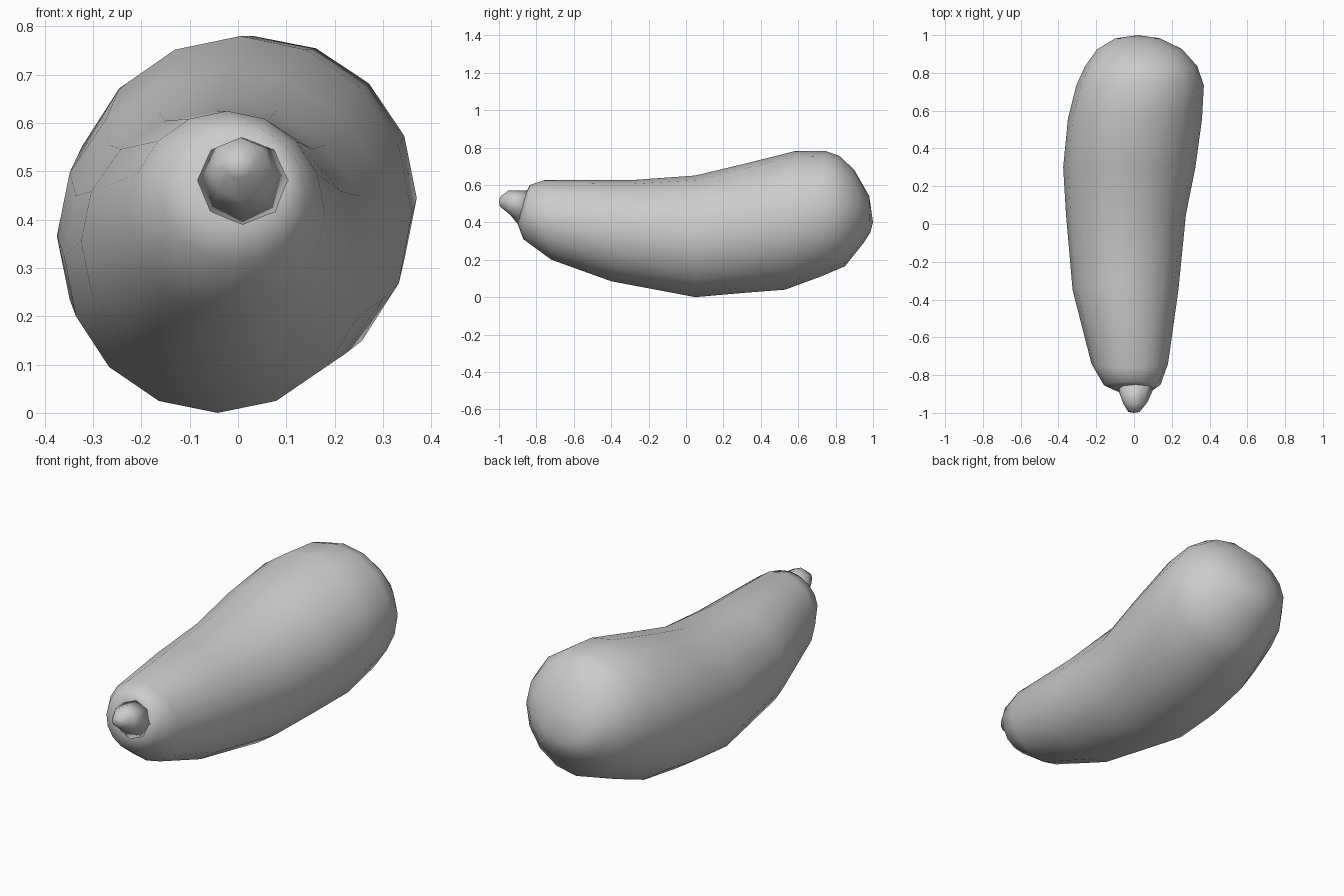
import bpy, bmesh, math
from mathutils import Vector

cube = bpy.data.objects.get("Cube")
if cube:
    bpy.data.objects.remove(cube)

grey = bpy.data.materials.new("plain grey")
grey.use_nodes = True
tone = (0.6, 0.6, 0.6, 1)
grey.diffuse_color = tone
grey.node_tree.nodes["Principled BSDF"].inputs["Base Color"].default_value = tone


def loft(name, rings, sides, tip_start, tip_end):
    """Skin elliptical rings: (top y, top z, bottom y, bottom z, x min, x max)."""
    bm = bmesh.new()
    loops = []
    for ty, tz, by, bz, x0, x1 in rings:
        top, bottom = Vector((0, ty, tz)), Vector((0, by, bz))
        mid = (top + bottom) / 2 + Vector(((x0 + x1) / 2, 0, 0))
        up, side = (top - bottom) / 2, Vector(((x1 - x0) / 2, 0, 0))
        angles = [math.tau * i / sides for i in range(sides)]
        loops.append([bm.verts.new(mid + up * math.cos(a) + side * math.sin(a))
                      for a in angles])
    for a, b in zip(loops, loops[1:]):
        for i in range(sides):
            j = (i + 1) % sides
            bm.faces.new((a[i], a[j], b[j], b[i]))
    # Close both ends with a fan
    for loop, tip in ((loops[0], tip_start), (loops[-1], tip_end)):
        point = bm.verts.new(tip)
        for i in range(sides):
            bm.faces.new((loop[i], loop[(i + 1) % sides], point))
    bmesh.ops.recalc_face_normals(bm, faces=bm.faces)
    mesh = bpy.data.meshes.new(name)
    bm.to_mesh(mesh)
    bm.free()
    mesh.shade_smooth()
    mesh.materials.append(grey)
    obj = bpy.data.objects.new(name, mesh)
    bpy.context.collection.objects.link(obj)
    return obj


# Bent fruit body, from the narrow neck to the bulb
loft("fruit_body", [
    (-0.85, 0.57, -0.90, 0.39, -0.10, 0.10),
    (-0.835, 0.60, -0.87, 0.31, -0.16, 0.14),
    (-0.76, 0.625, -0.72, 0.20, -0.225, 0.18),
    (-0.30, 0.625, -0.40, 0.085, -0.325, 0.235),
    (0.05, 0.65, 0.05, 0.0, -0.36, 0.275),
    (0.30, 0.71, 0.30, 0.022, -0.375, 0.325),
    (0.58, 0.78, 0.53, 0.04, -0.35, 0.36),
    (0.75, 0.78, 0.72, 0.11, -0.305, 0.37),
    (0.82, 0.755, 0.85, 0.165, -0.26, 0.335),
    (0.90, 0.68, 0.95, 0.29, -0.195, 0.255),
    (0.98, 0.54, 0.985, 0.345, -0.10, 0.14),
], 16, (0, -0.87, 0.48), (0.02, 1.0, 0.40))

# Short tapered stem
loft("stem", [
    (-0.84, 0.57, -0.90, 0.39, -0.085, 0.105),
    (-0.95, 0.57, -0.94, 0.44, -0.06, 0.07),
    (-0.995, 0.535, -0.995, 0.485, -0.03, 0.03),
], 8, (0.01, -0.86, 0.48), (0, -1.0, 0.51))
